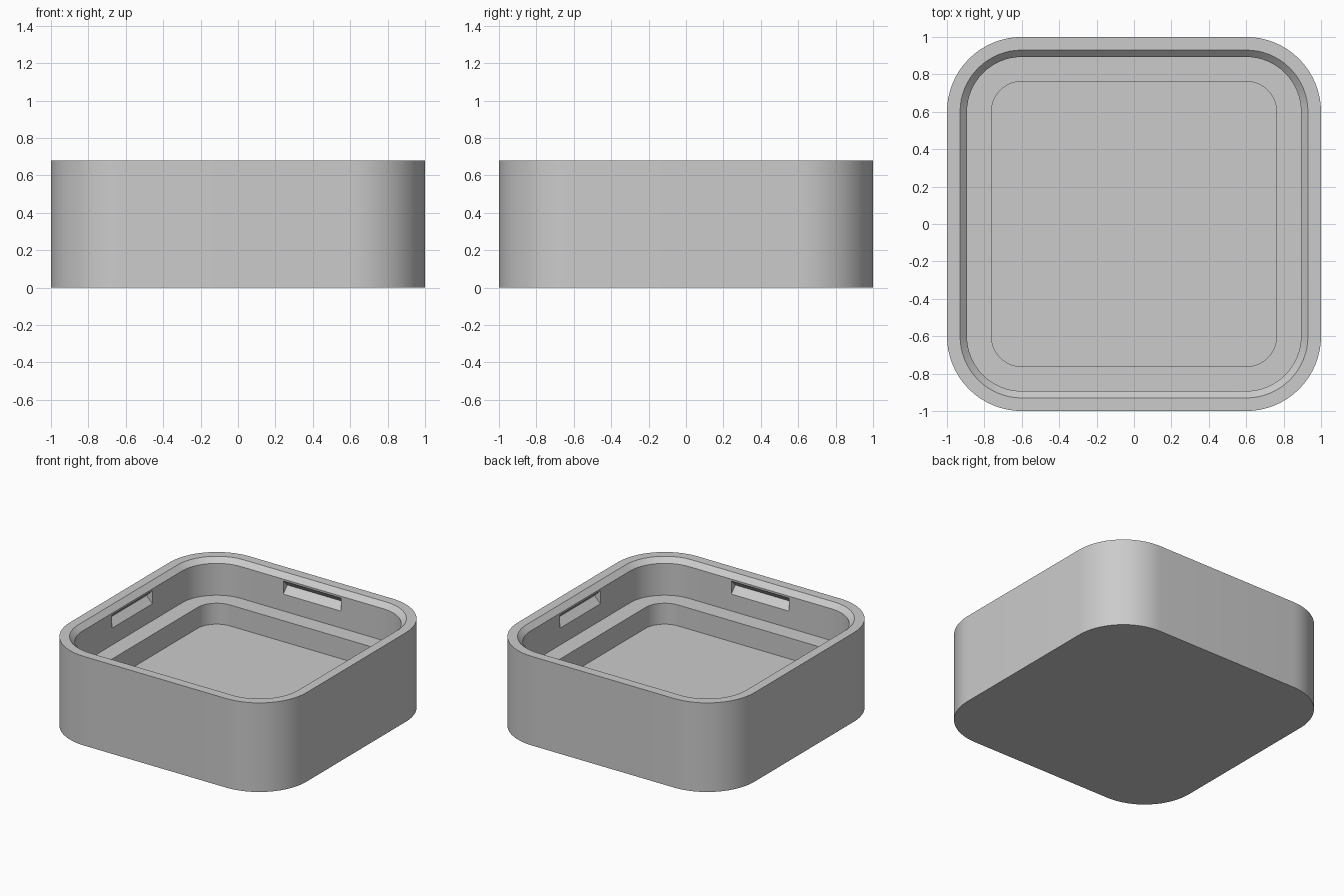
import bpy, bmesh, math
from mathutils import Matrix, Vector

if "Cube" in bpy.data.objects:
    bpy.data.objects.remove(bpy.data.objects["Cube"])

SEG = 16          # segments per rounded corner
CORNER = 0.6      # shared centre of all corner arcs


def ring(bm, half, z):
    """Rounded square loop of vertices at height z."""
    r = half - CORNER
    verts = []
    for q, (sx, sy) in enumerate([(1, 1), (-1, 1), (-1, -1), (1, -1)]):
        for i in range(SEG + 1):
            a = math.pi / 2 * (q + i / SEG)
            verts.append(bm.verts.new((sx * CORNER + r * math.cos(a),
                                       sy * CORNER + r * math.sin(a), z)))
    return verts


def make_object(name, bm):
    bmesh.ops.recalc_face_normals(bm, faces=bm.faces)
    mesh = bpy.data.meshes.new(name)
    bm.to_mesh(mesh)
    bm.free()
    obj = bpy.data.objects.new(name, mesh)
    bpy.context.collection.objects.link(obj)
    return obj


grey = bpy.data.materials.new("light_grey")
grey.diffuse_color = (0.6, 0.6, 0.6, 1)
grey.use_nodes = True
grey.node_tree.nodes["Principled BSDF"].inputs["Base Color"].default_value = grey.diffuse_color

# Tray: outer wall, rim, chamfer, inner wall, ledge, floor
profile = [(1.0, 0), (1.0, 0.68), (0.93, 0.68), (0.893, 0.643),
           (0.893, 0.40), (0.762, 0.40), (0.762, 0.24)]
bm = bmesh.new()
rings = [ring(bm, h, z) for h, z in profile]
for a, b in zip(rings, rings[1:]):
    for i in range(len(a)):
        j = (i + 1) % len(a)
        bm.faces.new((a[i], a[j], b[j], b[i]))
bm.faces.new(rings[0])
bm.faces.new(rings[-1])
tray = make_object("tray", bm)
tray.data.materials.append(grey)

# Clip grooves: a V-shaped slot in the middle of each inner wall
bm = bmesh.new()
mid, depth, inset = 0.579, 0.05, 0.03
for k in range(4):
    turn = Matrix.Rotation(k * math.pi / 2, 3, 'Z')
    section = [(0.893 + depth, mid),
               (0.893 - inset, mid + depth + inset),
               (0.893 - inset, mid - depth - inset)]
    ends = [[bm.verts.new(turn @ Vector((x, y, z))) for y, z in section]
            for x in (-0.243, 0.243)]
    bm.faces.new(ends[0])
    bm.faces.new(ends[1])
    for i in range(3):
        j = (i + 1) % 3
        bm.faces.new((ends[0][i], ends[0][j], ends[1][j], ends[1][i]))
cutter = make_object("groove_cutter", bm)
cutter.hide_render = True

cut = tray.modifiers.new("clip_grooves", 'BOOLEAN')
cut.operation = 'DIFFERENCE'
cut.solver = 'EXACT'
cut.object = cutter
bpy.context.view_layer.objects.active = tray
tray.select_set(True)
bpy.ops.object.modifier_apply(modifier=cut.name)
bpy.data.objects.remove(cutter)

# Smooth corners, crisp edges
bpy.ops.object.shade_smooth_by_angle(angle=math.radians(30))
